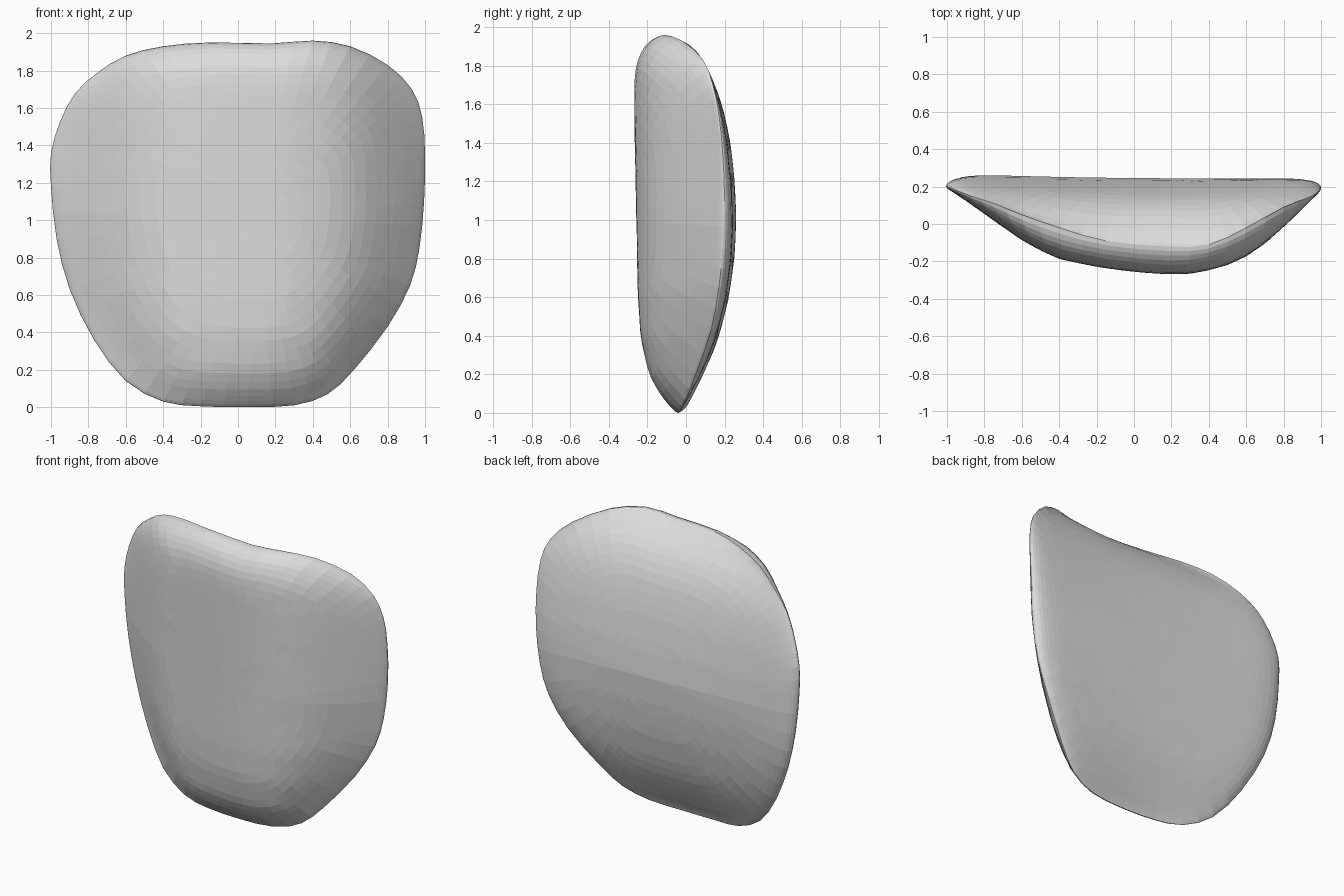
import bpy, bmesh, math

if "Cube" in bpy.data.objects:
    bpy.data.objects.remove(bpy.data.objects["Cube"])

# Rim of the shell, seen from the front: (x, z, depth y), counter-clockwise
RIM = [(1.0, 1.35, .19), (.985, 1.55, .17), (.93, 1.70, .14), (.80, 1.83, .09),
       (.60, 1.93, -.02), (.40, 1.96, -.11), (.18, 1.945, -.12), (-.15, 1.95, -.09),
       (-.40, 1.93, -.02), (-.60, 1.88, .05), (-.75, 1.79, .11), (-.87, 1.68, .15),
       (-.95, 1.53, .18), (-1.0, 1.36, .20), (-1.0, 1.18, .20), (-.97, .90, .20),
       (-.90, .63, .18), (-.77, .36, .12), (-.60, .14, .05), (-.40, .03, .0),
       (-.20, .005, -.03), (.05, .0, -.04), (.30, .01, -.03), (.48, .07, .0),
       (.62, .20, .05), (.80, .43, .13), (.92, .65, .17), (.97, .85, .19),
       (.995, 1.10, .20)]
CX, CZ, RINGS = .12, 1.0, 18

# Front: depth along the middle by height, and how far it sweeps back by width
FRONT_MID = [(0, -.09), (.05, -.125), (.1, -.155), (.2, -.197), (.4, -.237), (.6, -.25),
             (1, -.258), (1.4, -.266), (1.7, -.272), (1.8, -.27), (1.9, -.255), (1.96, -.23)]
SWEEP = [(-1, .96), (-.9, .84), (-.8, .7), (-.7, .55), (-.6, .4), (-.5, .28), (-.4, .18),
         (-.2, .09), (0, .03), (.2, 0), (.3, .01), (.4, .05), (.5, .11), (.6, .21),
         (.7, .36), (.8, .55), (.9, .74), (1, .93)]
# Half width and depth of the side rims by height
WIDTH = [(0, .42), (.03, .47), (.14, .62), (.36, .79), (.63, .92), (1, 1)]
SIDE = [(0, -.04), (.03, -.02), (.14, .03), (.36, .11), (.63, .16), (1, .18)]
# Back: depth by height
BACK = [(0, .015), (.1, .07), (.2, .117), (.3, .16), (.4, .195), (.6, .24), (.8, .264),
        (1, .273), (1.2, .266), (1.4, .246), (1.5, .23), (1.6, .21), (1.7, .18),
        (1.8, .135), (1.9, .065), (1.96, .0)]


def lookup(table, v):
    """Straight-line interpolation in a table of pairs."""
    if v <= table[0][0]:
        return table[0][1]
    for (a, p), (b, q) in zip(table, table[1:]):
        if v <= b:
            return p + (q - p) * (v - a) / (b - a)
    return table[-1][1]


def front(x, z):
    mid = lookup(FRONT_MID, z)
    return mid + (lookup(SIDE, z) - mid) * lookup(SWEEP, x / lookup(WIDTH, z))


def back(x, z):
    # Dished across, more so towards the top
    dish = .015 + .045 * max(0, z - 1) + .02 * max(0, 1 - z)
    u = x / lookup(WIDTH, z)
    return lookup(BACK, z) - dish * max(0, 1 - u * u) - .012 * (1 + x)


def smooth_loop(pts):
    """Catmull-Rom curve: each point plus the midpoint to the next."""
    out = []
    for i, b in enumerate(pts):
        a, c, d = pts[i - 1], pts[(i + 1) % len(pts)], pts[(i + 2) % len(pts)]
        out += [b, tuple((9 * (q + r) - p - s) / 16 for p, q, r, s in zip(a, b, c, d))]
    return out


bm = bmesh.new()
path = smooth_loop(RIM)
n = len(path)
rim = [bm.verts.new((x, y, max(0, z))) for x, z, y in path]

# Front and back faces share the rim and round over into it
for face in (front, back):
    outer = rim
    for k in range(1, RINGS):
        r = math.cos(k / RINGS * math.pi / 2)
        t = 1 - (1 - r ** 12) ** .5
        ring = []
        for x, z, y in path:
            px, pz = CX + r * (x - CX), CZ + r * (z - CZ)
            ring.append(bm.verts.new((px, face(px, pz) * (1 - t) + y * t, pz)))
        for i in range(n):
            j = (i + 1) % n
            bm.faces.new((outer[i], outer[j], ring[j], ring[i]))
        outer = ring
    pole = bm.verts.new((CX, face(CX, CZ), CZ))
    for i in range(n):
        bm.faces.new((outer[i], outer[(i + 1) % n], pole))

bmesh.ops.recalc_face_normals(bm, faces=bm.faces)
mesh = bpy.data.meshes.new("curved_shell")
bm.to_mesh(mesh)
bm.free()

# Single light grey colour
grey = bpy.data.materials.new("light_grey")
grey.diffuse_color = (.72, .72, .72, 1)
grey.use_nodes = True
grey.node_tree.nodes["Principled BSDF"].inputs["Base Color"].default_value = grey.diffuse_color
mesh.materials.append(grey)
shell = bpy.data.objects.new("curved_shell", mesh)
bpy.context.collection.objects.link(shell)
